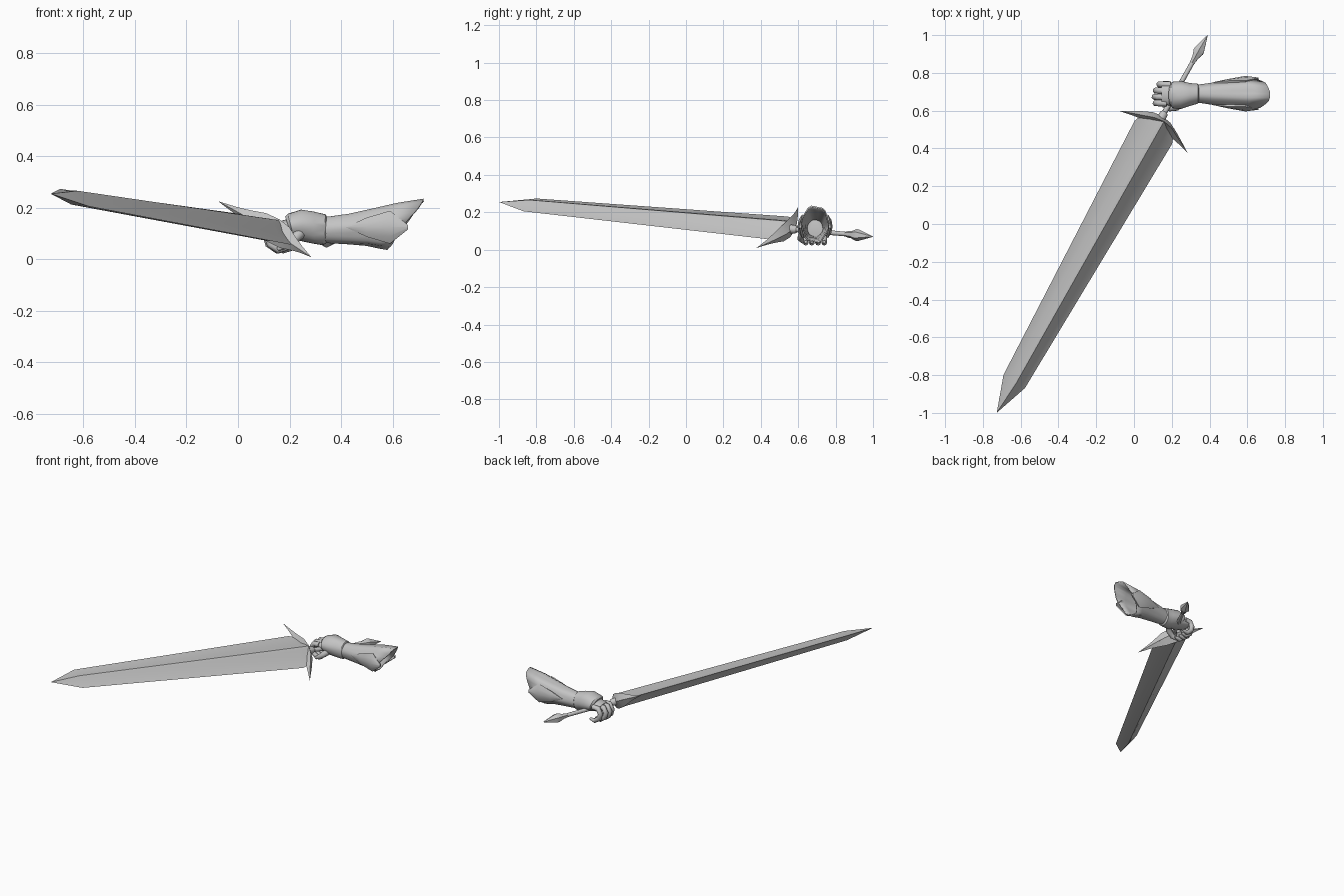
import bpy, bmesh
from math import sin, cos, pi
from mathutils import Vector

cube = bpy.data.objects.get("Cube")
if cube:
    bpy.data.objects.remove(cube, do_unlink=True)

grey = bpy.data.materials.new("plain grey")
grey.use_nodes = True
grey.diffuse_color = (0.55, 0.55, 0.55, 1)
grey.node_tree.nodes["Principled BSDF"].inputs["Base Color"].default_value = grey.diffuse_color

# Sword frame: along the blade, across its width, out of its flat side
pommel_end = Vector((0.39, 1.0, 0.07))
blade_tip = Vector((-0.727, -1.0, 0.255))
along = (blade_tip - pommel_end).normalized()
across = Vector((0.77, -0.46, -0.46))
across = (across - along * across.dot(along)).normalized()
out = along.cross(across)
guard_centre = pommel_end + along * 0.517


def sword(a, w=0.0, n=0.0):
    return guard_centre + along * a + across * w + out * n


def loft(name, rings, caps=(True, True), angle=35):
    """Skin a list of point rings into one object."""
    bm = bmesh.new()
    rows = [[bm.verts.new(p) for p in ring] for ring in rings]
    count = len(rows[0])
    for lower, upper in zip(rows, rows[1:]):
        for i in range(count):
            j = (i + 1) % count
            bm.faces.new((lower[i], lower[j], upper[j], upper[i]))
    if caps[0]:
        bm.faces.new(rows[0][::-1])
    if caps[1]:
        bm.faces.new(rows[-1])
    bmesh.ops.remove_doubles(bm, verts=bm.verts, dist=0.0002)
    bmesh.ops.recalc_face_normals(bm, faces=bm.faces)
    mesh = bpy.data.meshes.new(name)
    bm.to_mesh(mesh)
    bm.free()
    mesh.materials.append(grey)
    obj = bpy.data.objects.new(name, mesh)
    bpy.context.collection.objects.link(obj)
    bpy.ops.object.select_all(action="DESELECT")
    obj.select_set(True)
    bpy.context.view_layer.objects.active = obj
    bpy.ops.object.shade_smooth_by_angle(angle=angle * pi / 180)
    return obj


def lathe(name, profile, sides=12):
    """Turn (distance, radius) pairs about the sword axis."""
    turns = [2 * pi * i / sides for i in range(sides)]
    return loft(name, [[sword(a, r * cos(t), r * sin(t)) for t in turns] for a, r in profile])


def sleeve_ring(x, cy, cz, ry, rz, shear=0.0, fold=0.0, sides=24):
    """Oval ring across the arm, slanted by shear and rippled by fold."""
    ring = []
    for i in range(sides):
        t = 2 * pi * i / sides
        r = 1 + fold * cos(6 * t + 1)
        ring.append(Vector((x + shear * sin(t) + fold * 0.05 * cos(3 * t),
                            cy + ry * r * cos(t), cz + rz * r * sin(t))))
    return ring


def tube(name, points, radii, sides=8):
    """Tapered limb along a short path."""
    rings = []
    for i, p in enumerate(points):
        d = (points[min(i + 1, len(points) - 1)] - points[max(i - 1, 0)]).normalized()
        u = d.cross(along).normalized()
        v = d.cross(u)
        rings.append([p + (u * cos(2 * pi * k / sides) + v * sin(2 * pi * k / sides)) * radii[i]
                      for k in range(sides)])
    return loft(name, rings, angle=50)


# Hollow-ground blade with a central ridge on both sides
quarter = [(1, 0), (0.5, 0.33), (0.15, 0.85), (0, 1)]
half = quarter + [(-w, n) for w, n in quarter[-2::-1]]
section = half + [(w, -n) for w, n in half[-2:0:-1]]
blade_stations = [(0.0, 0.10, 0.046), (0.075, 0.131, 0.045), (1.59, 0.075, 0.03), (1.78, 0.0002, 0.0002)]
loft("blade", [[sword(a, w * hw, n * hn) for w, n in section] for a, hw, hn in blade_stations], angle=25)

# Crescent guard sweeping forward into two spikes
spike = [(0, 0.0, 0.024, 0.05), (0.06, 0.008, 0.024, 0.045), (0.12, 0.03, 0.02, 0.026),
         (0.17, 0.047, 0.011, 0.013), (0.237, 0.072, 0.0003, 0.0003)]
guard_stations = [(-w, a, ha, hn) for w, a, ha, hn in spike[:0:-1]] + spike
loft("guard", [[sword(a + ha, w), sword(a, w, hn), sword(a - ha, w), sword(a, w, -hn)]
               for w, a, ha, hn in guard_stations], angle=30)

# Grip with collars, and arrowhead pommel
lathe("grip", [(0.0, 0.024), (-0.04, 0.022), (-0.05, 0.014), (-0.38, 0.012)])
lathe("pommel", [(-0.345, 0.012), (-0.365, 0.018), (-0.38, 0.018), (-0.415, 0.032),
                 (-0.43, 0.03), (-0.517, 0.001)], sides=6)

# Hollow sleeve with a slanted mouth
sleeve = loft("sleeve", [
    sleeve_ring(0.31, 0.69, 0.115, 0.046, 0.05),
    sleeve_ring(0.36, 0.69, 0.115, 0.05, 0.053, 0, 0.02),
    sleeve_ring(0.43, 0.69, 0.118, 0.06, 0.06, 0, 0.03),
    sleeve_ring(0.51, 0.69, 0.125, 0.069, 0.072, 0.01, 0.05),
    sleeve_ring(0.58, 0.69, 0.131, 0.08, 0.087, 0.035, 0.06),
    sleeve_ring(0.65, 0.69, 0.136, 0.076, 0.099, 0.07, 0.05),
], caps=(True, False))
rim = sleeve.modifiers.new("cloth thickness", "SOLIDIFY")
rim.thickness = 0.008
rim.offset = -1

# Pointed plates lying on the sleeve, mirrored front and back
for side, label in ((-1, "front"), (1, "back")):
    rows = []
    for x, reach, radius in ((0.42, 0.02, 0.061), (0.5, 0.5, 0.078), (0.59, 0.75, 0.094), (0.66, 0.1, 0.085)):
        outer = [-reach + reach * k / 2 for k in range(5)]
        rows.append([Vector((x, 0.69 + side * r * cos(t), 0.125 + r * sin(t)))
                     for r, ts in ((radius, outer), (radius - 0.012, outer[::-1])) for t in ts])
    loft(label + "_sleeve_plate", rows, angle=30)

# Glove: wrist, bulging cuff and back of the hand
loft("glove_cuff", [
    sleeve_ring(0.345, 0.69, 0.115, 0.044, 0.05),
    sleeve_ring(0.335, 0.69, 0.115, 0.054, 0.06, 0.005),
    sleeve_ring(0.295, 0.685, 0.123, 0.06, 0.063, 0, 0.02),
    sleeve_ring(0.25, 0.683, 0.131, 0.073, 0.063, -0.005, 0.02),
    sleeve_ring(0.205, 0.683, 0.130, 0.07, 0.047, -0.012),
    sleeve_ring(0.195, 0.683, 0.130, 0.056, 0.036, -0.012),
], angle=30)
loft("hand", [
    sleeve_ring(0.25, 0.684, 0.115, 0.055, 0.045),
    sleeve_ring(0.19, 0.685, 0.12, 0.058, 0.036),
    sleeve_ring(0.145, 0.69, 0.122, 0.056, 0.022),
], angle=45)

# Four fingers curled round the grip
for k, label in enumerate(("index", "middle", "ring", "little")):
    y = 0.64 + k * 0.033
    dx = -0.004 if k in (1, 2) else 0.008
    path = [(0.175, 0.127), (0.135, 0.125), (0.117, 0.095), (0.127, 0.06), (0.16, 0.037), (0.195, 0.043)]
    tube(label + "_finger", [Vector((x + dx + 0.2 * (y - 0.69), y, z)) for x, z in path],
         [0.017, 0.018, 0.017, 0.016, 0.015, 0.008])

# Thumb on the near side
tube("thumb", [Vector(p) for p in ((0.25, 0.65, 0.11), (0.225, 0.618, 0.085),
                                   (0.19, 0.612, 0.058), (0.155, 0.625, 0.04))],
     [0.024, 0.02, 0.017, 0.008])
